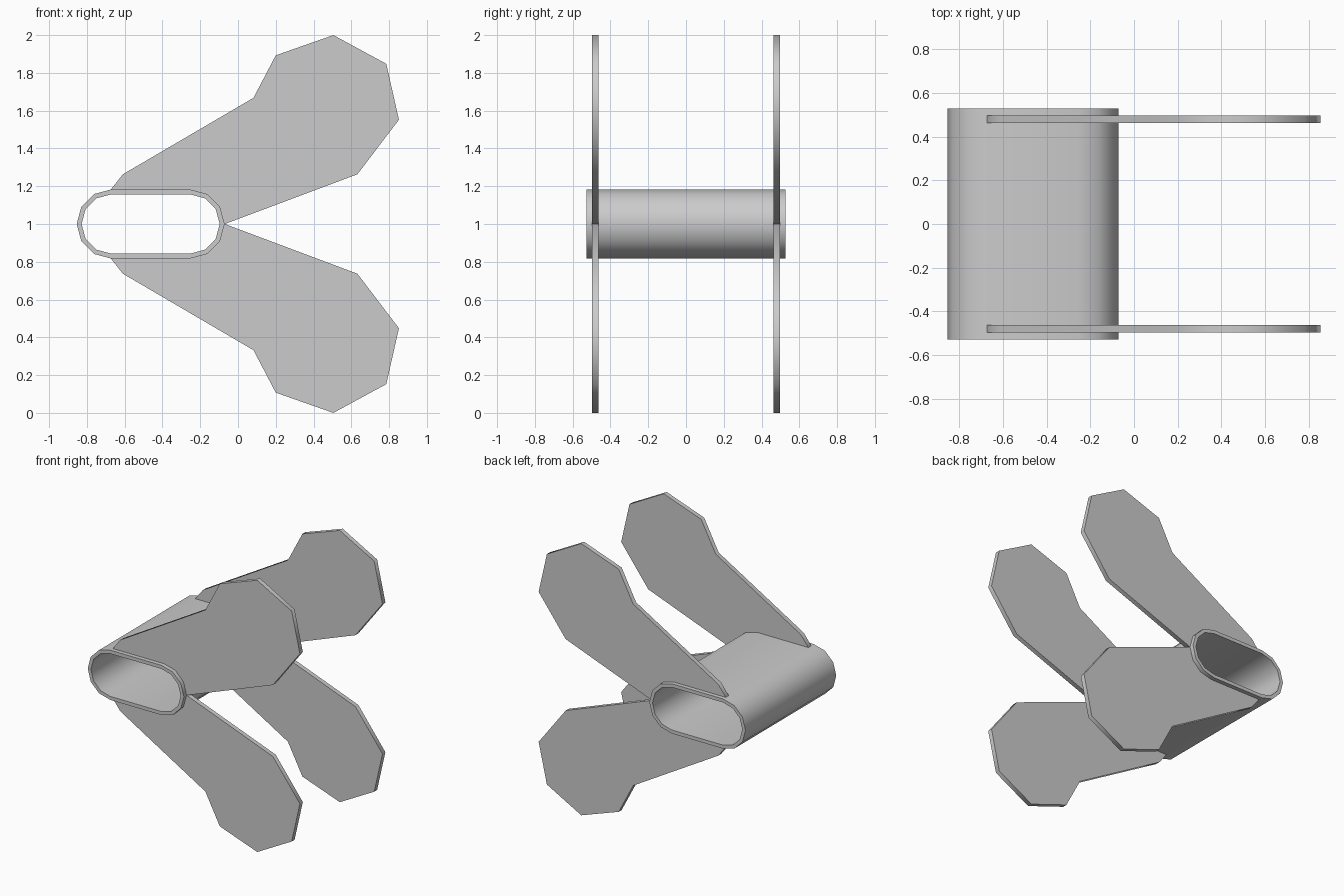
import bpy, bmesh
from math import sin, cos, radians

if "Cube" in bpy.data.objects:
    bpy.data.objects.remove(bpy.data.objects["Cube"])

XL, XR, ZC = -0.671, -0.254, 1.0   # arc centres of the tube's stadium section


def finish(name, bm, angle):
    bmesh.ops.recalc_face_normals(bm, faces=bm.faces)
    me = bpy.data.meshes.new(name)
    bm.to_mesh(me)
    bm.free()
    ob = bpy.data.objects.new(name, me)
    bpy.context.collection.objects.link(ob)
    bpy.ops.object.select_all(action='DESELECT')
    ob.select_set(True)
    bpy.context.view_layer.objects.active = ob
    bpy.ops.object.shade_smooth_by_angle(angle=radians(angle))
    return ob


def stadium(r):
    right = [(XR + r * cos(radians(a)), ZC + r * sin(radians(a))) for a in range(-90, 91, 30)]
    left = [(XL + r * cos(radians(a)), ZC + r * sin(radians(a))) for a in range(90, 271, 30)]
    return right + left


# Hollow sleeve: outer and inner walls joined by end rims
def make_sleeve(r_out, r_in, half):
    bm = bmesh.new()
    loops = [[bm.verts.new((x, y, z)) for x, z in stadium(r)]
             for r, y in ((r_out, -half), (r_out, half), (r_in, half), (r_in, -half))]
    n = len(loops[0])
    for k in range(4):
        a, b = loops[k], loops[(k + 1) % 4]
        for i in range(n):
            j = (i + 1) % n
            bm.faces.new((a[i], a[j], b[j], b[i]))
    return finish("sleeve", bm, 40)


# Flat paddle plate whose root follows the sleeve wall
def make_paddle(name, y0, y1, flip):
    outline = [(-0.07, 1.0), (0.632, 1.263), (0.852, 1.552), (0.785, 1.848),
               (0.505, 2.0), (0.2, 1.893), (0.082, 1.668), (-0.61, 1.263), (-0.672, 1.184)]
    root = [(XL, ZC + 0.17)] + [(XR + 0.17 * cos(radians(a)), ZC + 0.17 * sin(radians(a)))
                                for a in (90, 60, 30, 0)]
    pts = [(x, 2 * ZC - z if flip else z) for x, z in outline + root]
    bm = bmesh.new()
    face = bm.faces.new([bm.verts.new((x, y0, z)) for x, z in pts])
    ext = bmesh.ops.extrude_face_region(bm, geom=[face])
    moved = [v for v in ext['geom'] if isinstance(v, bmesh.types.BMVert)]
    bmesh.ops.translate(bm, verts=moved, vec=(0, y1 - y0, 0))
    return finish(name, bm, 55)


make_sleeve(0.183, 0.157, 0.528)
for side, y0, y1 in (("front", -0.497, -0.463), ("back", 0.463, 0.497)):
    for level, flip in (("upper", False), ("lower", True)):
        make_paddle(f"{side}_{level}_paddle", y0, y1, flip)
